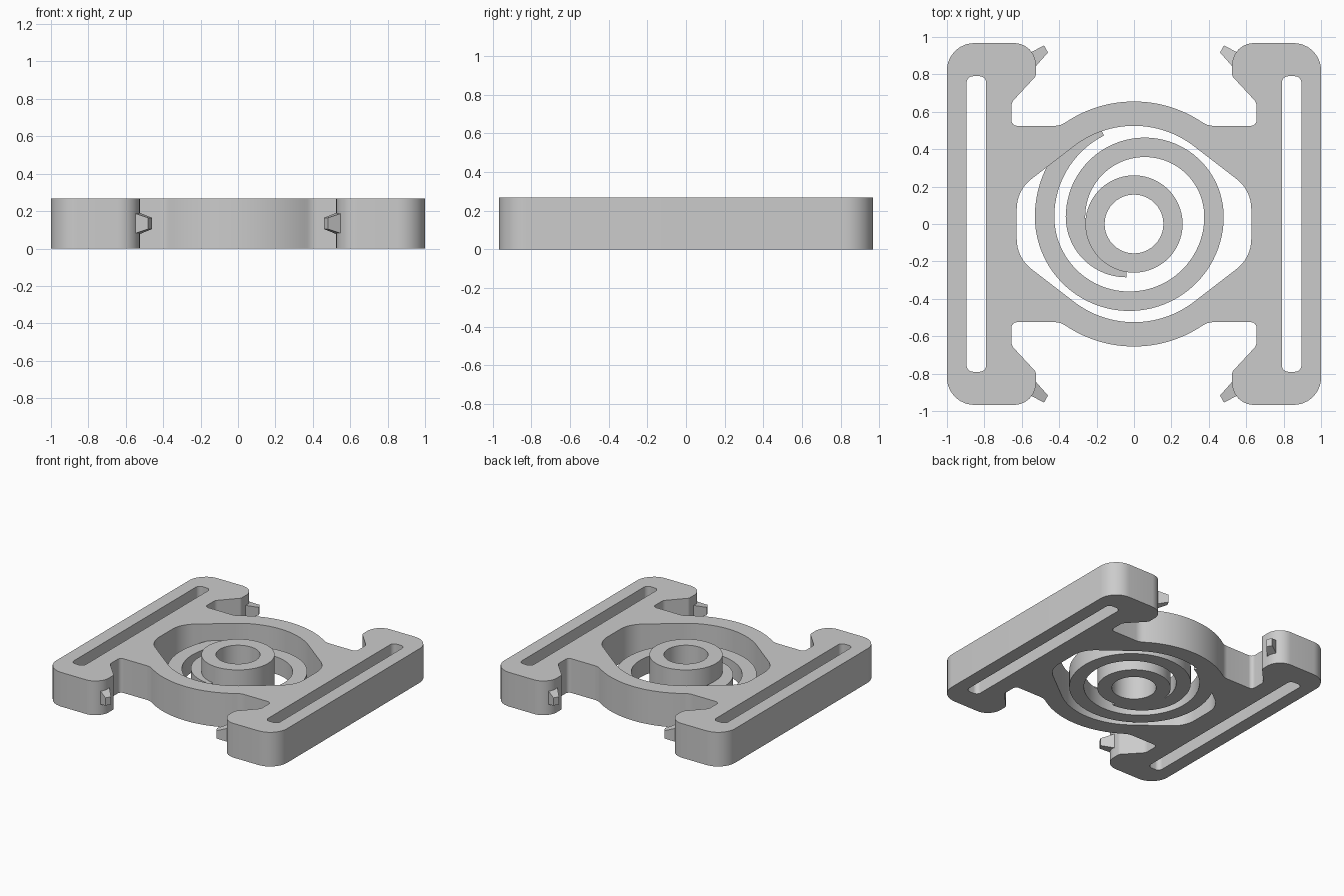
import bpy, bmesh, math
from mathutils import Vector

cube = bpy.data.objects.get("Cube")
if cube:
    bpy.data.objects.remove(cube, do_unlink=True)

HEIGHT = 0.268
SPIRAL_HEIGHT = 0.135

grey = bpy.data.materials.new("plain grey")
grey.use_nodes = True
grey.diffuse_color = (0.6, 0.6, 0.6, 1)
grey.node_tree.nodes["Principled BSDF"].inputs["Base Color"].default_value = (0.6, 0.6, 0.6, 1)


def arc(cx, cy, r, a0, a1, n):
    """Points along an arc, angles in degrees."""
    angles = [math.radians(a0 + (a1 - a0) * i / n) for i in range(n + 1)]
    return [Vector((cx + r * math.cos(a), cy + r * math.sin(a))) for a in angles]


def fillet(prev, corner, nxt, r, n=8):
    """Round one corner with a tangent arc."""
    c = Vector(corner)
    u, v = (Vector(prev) - c).normalized(), (Vector(nxt) - c).normalized()
    half = math.acos(max(-1, min(1, u.dot(v)))) / 2
    centre = c + (u + v).normalized() * (r / math.sin(half))
    reach = r / math.tan(half)
    a, b = c + u * reach - centre, c + v * reach - centre
    return [centre + a.lerp(b, i / n).normalized() * r for i in range(n + 1)]


def rounded(path):
    """Open path of (x, y, radius); end points are kept as they are."""
    pts = [Vector(path[0][:2])]
    for p, c, q in zip(path, path[1:], path[2:]):
        pts += fillet(p[:2], c[:2], q[:2], c[2])
    return pts + [Vector(path[-1][:2])]


def mirror_quarter(quarter):
    """Quarter outline, from the +y axis to the +x side, to a full loop."""
    right = quarter + [Vector((p.x, -p.y)) for p in reversed(quarter)]
    loop = right + [Vector((-p.x, p.y)) for p in reversed(right)]
    return [p for i, p in enumerate(loop) if (p - loop[i - 1]).length > 1e-4]


def finish(obj):
    obj.data.materials.clear()
    obj.data.materials.append(grey)
    bpy.ops.object.select_all(action='DESELECT')
    obj.select_set(True)
    bpy.context.view_layer.objects.active = obj
    bpy.ops.object.shade_smooth_by_angle(angle=math.radians(30))


def plate(name, loops, height):
    """Extrude a flat shape; inner loops become holes."""
    curve = bpy.data.curves.new(name, 'CURVE')
    curve.dimensions = '2D'
    curve.fill_mode = 'BOTH'
    curve.extrude = height / 2
    for loop in loops:
        spline = curve.splines.new('POLY')
        spline.points.add(len(loop) - 1)
        for point, p in zip(spline.points, loop):
            point.co = (p.x, p.y, 0, 1)
        spline.use_cyclic_u = True
    temp = bpy.data.objects.new(name + " outline", curve)
    bpy.context.collection.objects.link(temp)
    deps = bpy.context.evaluated_depsgraph_get()
    mesh = bpy.data.meshes.new_from_object(temp.evaluated_get(deps))
    bpy.data.objects.remove(temp, do_unlink=True)
    bm = bmesh.new()
    bm.from_mesh(mesh)
    bmesh.ops.remove_doubles(bm, verts=bm.verts, dist=1e-5)
    bmesh.ops.translate(bm, verts=bm.verts, vec=(0, 0, height / 2))
    bmesh.ops.recalc_face_normals(bm, faces=bm.faces)
    bm.to_mesh(mesh)
    bm.free()
    mesh.name = name
    obj = bpy.data.objects.new(name, mesh)
    bpy.context.collection.objects.link(obj)
    finish(obj)


# Frame: outer outline, central opening and two strap slots
waist = arc(0, 0, 0.655, 90, 57, 16)
outer = waist + rounded([
    (*waist[-1], 0), (0.395, 0.525, 0.1), (0.655, 0.525, 0.03),
    (0.655, 0.65, 0.05), (0.525, 0.79, 0.03), (0.525, 0.967, 0.115),
    (1, 0.967, 0.145), (1, 0, 0)])
bow = arc(0, 0, 0.525, 90, 52.5, 16)
opening = bow + rounded([(*bow[-1], 0), (0.627, 0.18, 0.2), (0.627, 0, 0)])


def slot(side):
    corners = [(0.79, 0.79), (0.895, 0.79), (0.895, -0.79), (0.79, -0.79)]
    pts = []
    for i, c in enumerate(corners):
        pts += fillet(corners[i - 1], c, corners[(i + 1) % 4], 0.035)
    return [Vector((p.x * side, p.y)) for p in pts]


plate("frame", [mirror_quarter(outer), mirror_quarter(opening), slot(1), slot(-1)], HEIGHT)

# Hub: full height ring in the middle
plate("hub", [arc(0, 0, r, 0, 354, 59) for r in (0.26, 0.157)], HEIGHT)

# Spiral spring: lower band of joined arcs from the hub to the frame
ARCS = [(-0.04, 0.273, 270, 180), (0.0575, 0.37, 180, 0),
        (-0.025, 0.453, 0, -180), (0.06, 0.538, 180, 117)]


def spiral_edge(offset):
    pts = []
    for cx, r, a0, a1 in ARCS:
        pts += arc(cx, 0.04, r + offset, a0, a1, max(10, int(abs(a1 - a0) / 4)))[bool(pts):]
    return pts


plate("spiral_spring", [spiral_edge(0.052) + spiral_edge(-0.052)[::-1]], SPIRAL_HEIGHT)


# Pegs: small tapered studs on the four hook ends
def peg(name, sx, sy):
    bm = bmesh.new()
    base = [Vector((0.565, 0.91)), Vector((0.528, 0.84))]
    tip = [Vector((0.481, 0.955)), Vector((0.46, 0.917))]
    rings = []
    for (a, b), half in ((base, 0.058), (tip, 0.03)):
        rings.append([bm.verts.new((p.x * sx, p.y * sy, HEIGHT / 2 + h))
                      for p, h in ((a, half), (b, half), (b, -half), (a, -half))])
    for ring in rings:
        bm.faces.new(ring)
    for i in range(4):
        j = (i + 1) % 4
        bm.faces.new((rings[0][i], rings[0][j], rings[1][j], rings[1][i]))
    bmesh.ops.recalc_face_normals(bm, faces=bm.faces)
    mesh = bpy.data.meshes.new(name)
    bm.to_mesh(mesh)
    bm.free()
    obj = bpy.data.objects.new(name, mesh)
    bpy.context.collection.objects.link(obj)
    finish(obj)


for sx, side in ((1, "left"), (-1, "right")):
    for sy, end in ((1, "back"), (-1, "front")):
        peg(f"{end}_{side}_peg", sx, sy)
